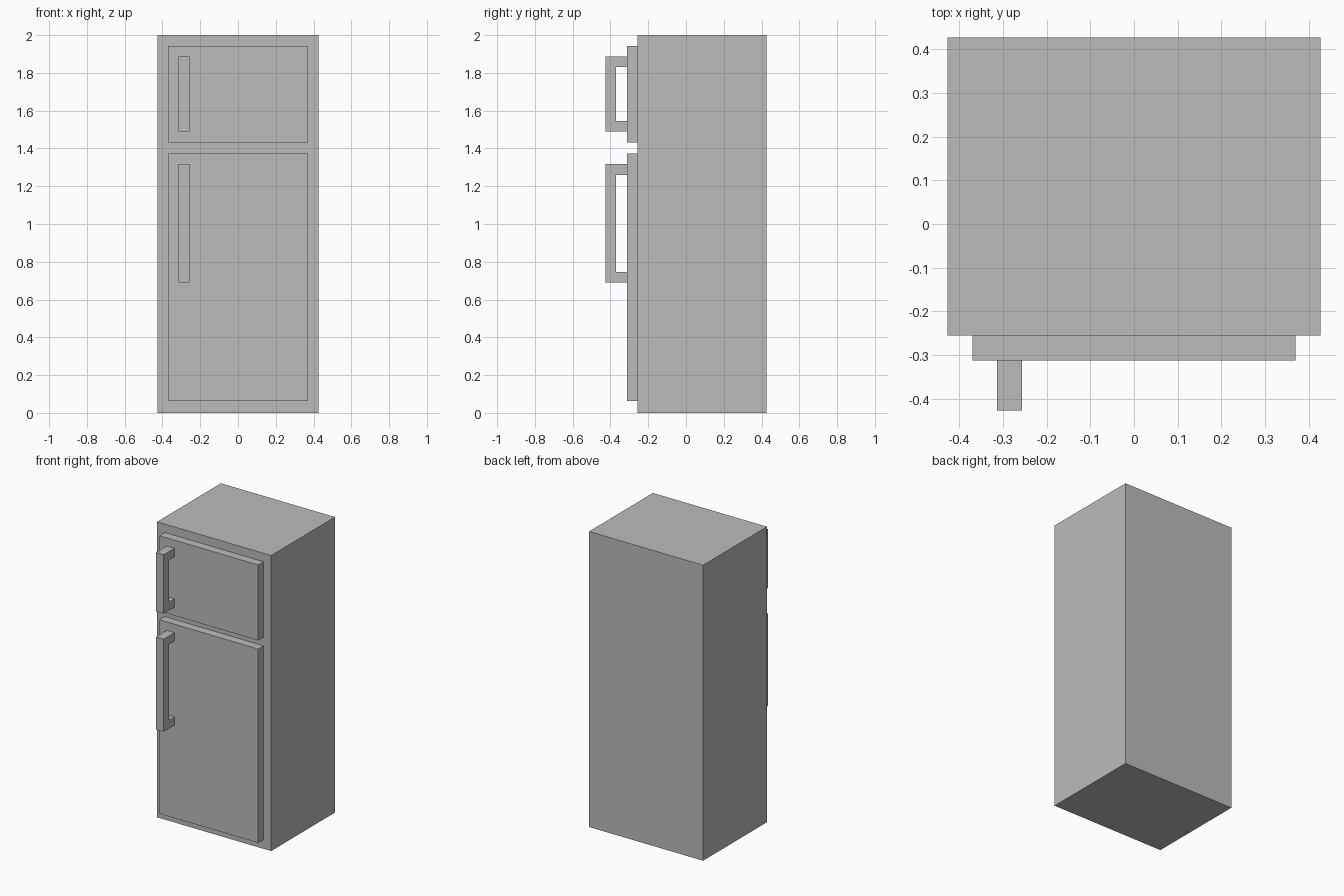
import bpy
import bmesh

if "Cube" in bpy.data.objects:
    bpy.data.objects.remove(bpy.data.objects["Cube"])

grey = bpy.data.materials.new("plain grey")
grey.diffuse_color = (0.5, 0.5, 0.5, 1)
grey.use_nodes = True
grey.node_tree.nodes["Principled BSDF"].inputs["Base Color"].default_value = grey.diffuse_color

T = 0.057                                  # door and handle thickness
BODY_FRONT = -0.2555
DOOR_FRONT = BODY_FRONT - T
GRIP_FRONT = -0.427


def extrude_x(name, profile, x0, x1):
    """Extrude a closed (y, z) outline along x."""
    bm = bmesh.new()
    face = bm.faces.new([bm.verts.new((x0, y, z)) for y, z in profile])
    ext = bmesh.ops.extrude_face_region(bm, geom=[face])
    verts = [g for g in ext["geom"] if isinstance(g, bmesh.types.BMVert)]
    bmesh.ops.translate(bm, vec=(x1 - x0, 0, 0), verts=verts)
    bmesh.ops.recalc_face_normals(bm, faces=bm.faces)
    mesh = bpy.data.meshes.new(name)
    bm.to_mesh(mesh)
    bm.free()
    mesh.materials.append(grey)
    obj = bpy.data.objects.new(name, mesh)
    bpy.context.collection.objects.link(obj)
    return obj


def box(name, x0, x1, y0, y1, z0, z1):
    return extrude_x(name, [(y0, z0), (y1, z0), (y1, z1), (y0, z1)], x0, x1)


def handle(name, z0, z1):
    """C-shaped pull: two posts joined by a vertical grip."""
    back, front, inner = DOOR_FRONT, GRIP_FRONT, GRIP_FRONT + T
    extrude_x(name, [(back, z0), (front, z0), (front, z1), (back, z1),
                     (back, z1 - T), (inner, z1 - T),
                     (inner, z0 + T), (back, z0 + T)], -0.314, -0.257)


# Cabinet
box("cabinet", -0.427, 0.427, BODY_FRONT, 0.427, 0, 2)

# Doors with their handles: name, door z range, handle z range
for name, d0, d1, h0, h1 in (("freezer", 1.432, 1.943, 1.489, 1.888),
                             ("fridge", 0.062, 1.374, 0.69, 1.317)):
    box(name + "_door", -0.37, 0.37, DOOR_FRONT, BODY_FRONT, d0, d1)
    handle(name + "_handle", h0, h1)
